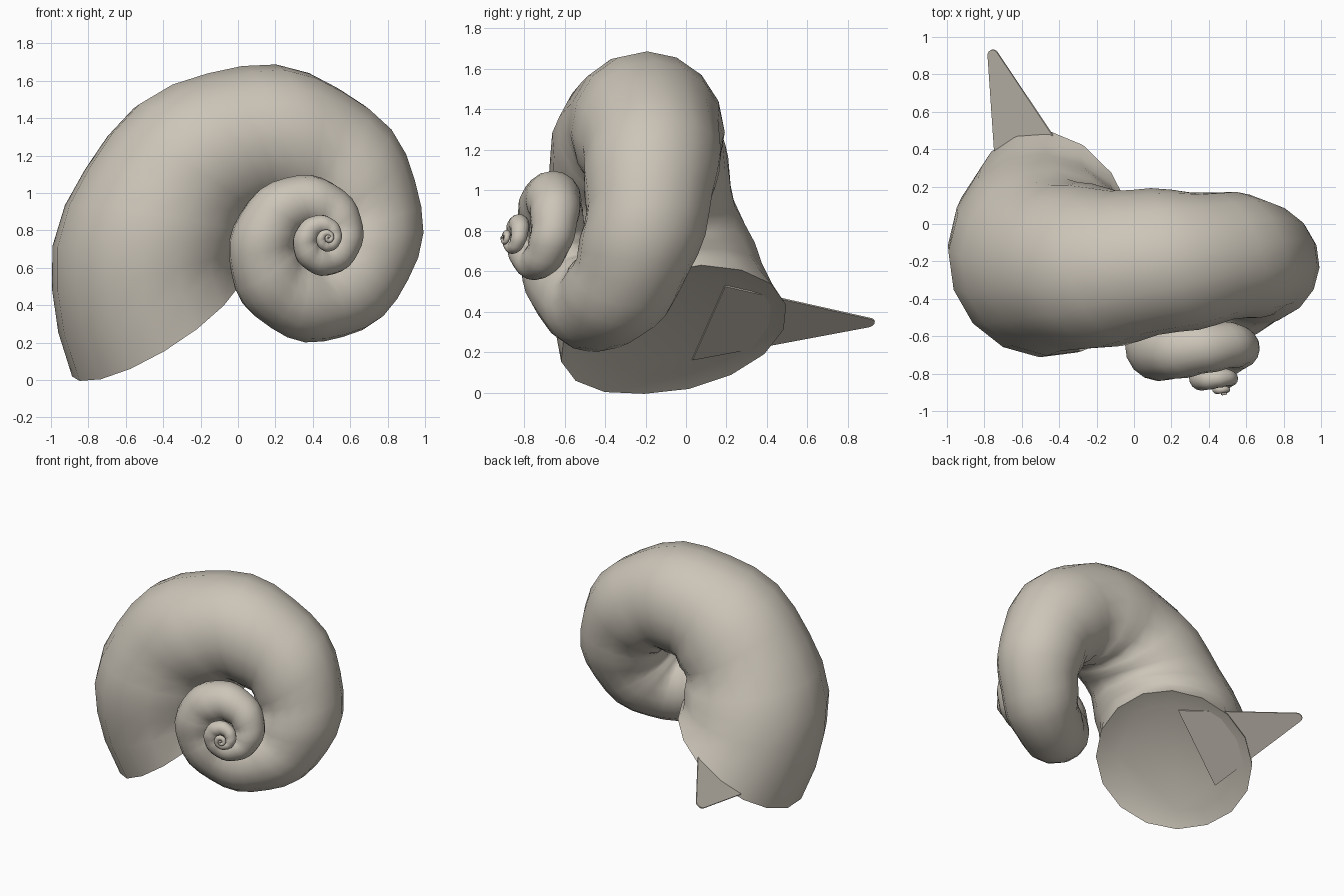
import bpy, bmesh, math
from mathutils import Vector

if "Cube" in bpy.data.objects:
    bpy.data.objects.remove(bpy.data.objects["Cube"])

APEX = Vector((0.49, -0.92, 0.76))
TILT = math.radians(18.8)          # lean of the coiling axis
GROWTH = 2.75                      # size ratio per full turn
COIL, TUBE, HEIGHT = 0.675, 0.50, 1.0
SIDES, STEPS, TURNS = 16, 32, 4.5
MOUTH = 216.0                      # angle of the opening, degrees

E1 = Vector((math.cos(TILT), math.sin(TILT), 0))
E3 = Vector((0, 0, 1))
AXIS = Vector((-math.sin(TILT), math.cos(TILT), 0))

shell_mat = bpy.data.materials.new("warm grey shell")
shell_mat.diffuse_color = (0.60, 0.555, 0.48, 1)
shell_mat.use_nodes = True
shell_mat.node_tree.nodes["Principled BSDF"].inputs["Base Color"].default_value = shell_mat.diffuse_color


def frame(deg):
    """Centre, outward direction, forward direction and scale of a section."""
    t = math.radians(deg)
    s = GROWTH ** ((deg - 180) / 360)
    u = E1 * math.cos(t) + E3 * math.sin(t)
    fwd = E3 * math.cos(t) - E1 * math.sin(t)
    return APEX + s * (COIL * u + HEIGHT * AXIS), u, fwd, s


def ring(bm, deg, size=1.0, push=None):
    """One section; gentle lobes along the coil, slight flare at the mouth."""
    c, u, fwd, s = frame(deg)
    k = min(max((deg - 125) / (MOUTH - 125), 0), 1)
    flare = 1 + 0.07 * k * k
    r = s * TUBE * size * (1 + 0.025 * math.cos(math.radians(8 * deg)))
    verts = []
    for i in range(SIDES):
        a = 2 * math.pi * i / SIDES
        p = c + r * (u * math.cos(a) + AXIS * flare * math.sin(a))
        if push:
            p += fwd * push(a)
        verts.append(bm.verts.new(p))
    return verts


def finish(bm, name):
    bmesh.ops.recalc_face_normals(bm, faces=bm.faces)
    me = bpy.data.meshes.new(name)
    bm.to_mesh(me)
    bm.free()
    me.materials.append(shell_mat)
    ob = bpy.data.objects.new(name, me)
    bpy.context.collection.objects.link(ob)
    bpy.ops.object.select_all(action='DESELECT')
    ob.select_set(True)
    bpy.context.view_layer.objects.active = ob
    bpy.ops.object.shade_smooth_by_angle(angle=math.radians(50))
    return ob


# Coiled shell: a growing tube, a bulging lip and a shallow closed mouth
bm = bmesh.new()
n = int(STEPS * TURNS)
rings = [ring(bm, MOUTH - 360 * TURNS * (1 - i / n)) for i in range(n)]
rings.append(ring(bm, MOUTH, 0.97,
                  lambda a: 0.01 + 0.05 * max(0, -math.sin(a))))
rings.append(ring(bm, MOUTH, 0.75, lambda a: -0.02))
for r0, r1 in zip(rings, rings[1:]):
    for i in range(SIDES):
        j = (i + 1) % SIDES
        bm.faces.new((r0[i], r0[j], r1[j], r1[i]))
bm.faces.new(rings[0])
bm.faces.new(rings[-1])
finish(bm, "coiled_shell")

# Flat spike lying in the mouth plane, with a rounded tip
c = Vector((-0.472, -0.095, 0.303))
_, u, fwd, s = frame(MOUTH)
outline = [(0.2, -0.38), (0.2, 0.24)]
for i in range(7):
    a = math.radians(75 - 25 * i)
    outline.append((1.03 + 0.035 * math.cos(a), -0.07 + 0.035 * math.sin(a)))
bm = bmesh.new()
base = bm.faces.new([bm.verts.new(c + AXIS * p + u * q + fwd * 0.002)
                     for p, q in outline])
ext = bmesh.ops.extrude_face_region(bm, geom=[base])
for v in ext["geom"]:
    if isinstance(v, bmesh.types.BMVert):
        v.co -= fwd * 0.009
finish(bm, "mouth_spike")
